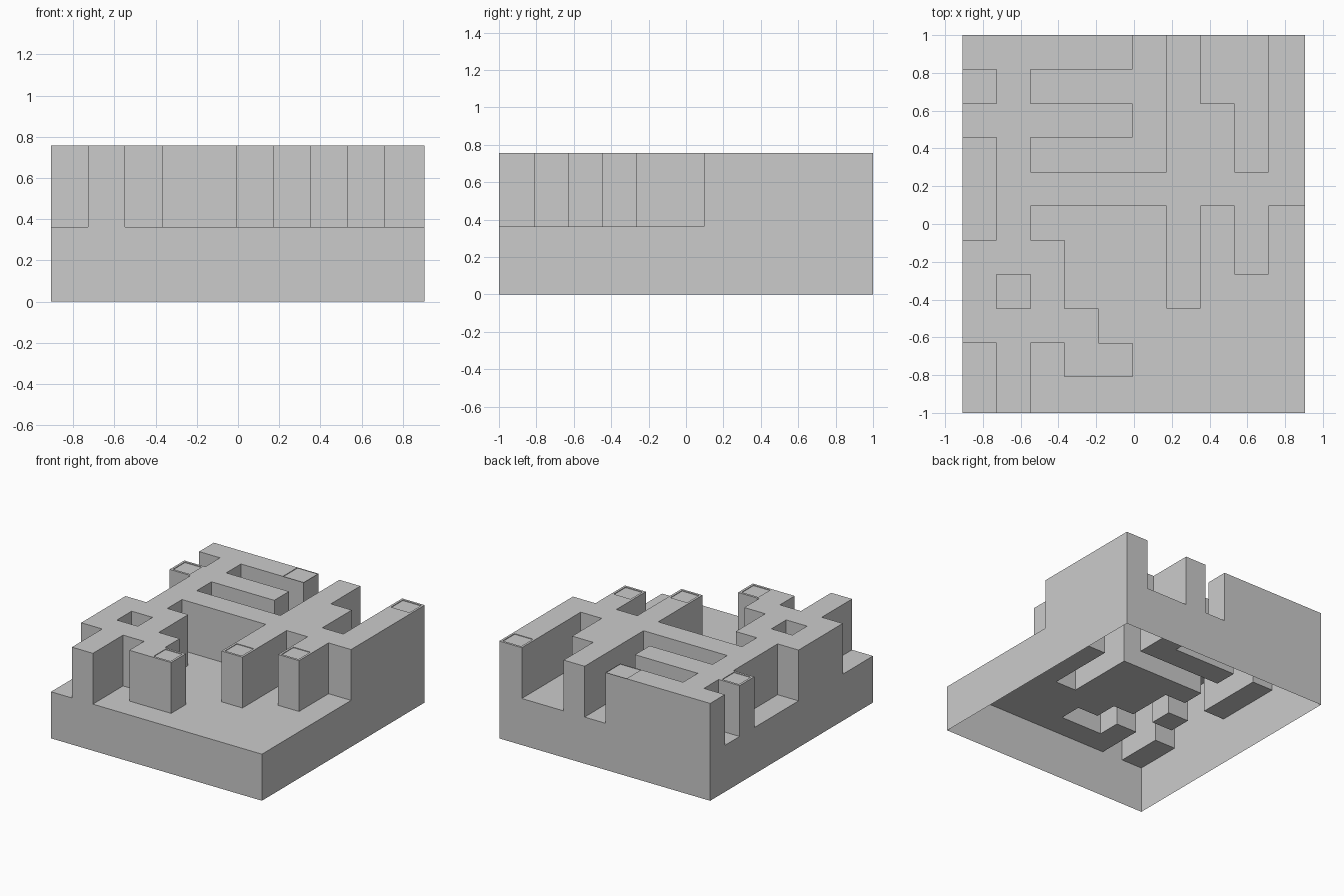
import bpy, bmesh

if "Cube" in bpy.data.objects:
    bpy.data.objects.remove(bpy.data.objects["Cube"])

# Plan seen from above, back row first: # raised, o raised with a dent, . low floor
PLAN = [
    "####o.#..o",
    ".#....#..#",
    "o####.##.#",
    ".#....##.#",
    ".#########",
    ".#....#.#.",
    "###...#.o.",
    "#.#...o...",
    "####......",
    ".#.#o.....",
    ".#........",
]
ROWS, COLS = len(PLAN), len(PLAN[0])
FLOOR_Z, TOP_Z = 0.362, 0.757
DENT_MARGIN, DENT_DEPTH = 0.025, 0.005
XS = [-0.908 + 0.18 * i for i in range(COLS)] + [0.906]
YS = [1 - 0.181 * j for j in range(ROWS)] + [-1.0]


def height(row, col):
    if not (0 <= row < ROWS and 0 <= col < COLS):
        return 0.0
    return FLOOR_Z if PLAN[row][col] == "." else TOP_Z


bm = bmesh.new()


def quad(*points):
    return bm.faces.new([bm.verts.new(p) for p in points])


# Hollow shell, open underneath: a top per cell and walls down to lower neighbours
dents = []
for r in range(ROWS):
    for c in range(COLS):
        x0, x1, y0, y1 = XS[c], XS[c + 1], YS[r + 1], YS[r]
        z = height(r, c)
        ring = [(x0, y0), (x1, y0), (x1, y1), (x0, y1)]
        top = quad(*[(x, y, z) for x, y in ring])
        if PLAN[r][c] == "o":
            dents.append(top)
        # front, right, back, left
        for k, (dr, dc) in enumerate([(1, 0), (0, 1), (-1, 0), (0, -1)]):
            low = height(r + dr, c + dc)
            if low < z:
                a, b = ring[k], ring[(k + 1) % 4]
                quad((*a, low), (*b, low), (*b, z), (*a, z))

# Shallow square dents at the passage ends
for face in dents:
    bmesh.ops.inset_individual(bm, faces=[face], thickness=DENT_MARGIN)
    edges = list(face.edges)
    corners = [v.co.copy() for v in face.verts]
    bm.faces.remove(face)
    low = TOP_Z - DENT_DEPTH
    quad(*[(p.x, p.y, low) for p in corners])
    for p, q in zip(corners, corners[1:] + corners[:1]):
        quad((p.x, p.y, low), (p.x, p.y, p.z), (q.x, q.y, q.z), (q.x, q.y, low))

bmesh.ops.remove_doubles(bm, verts=bm.verts, dist=1e-4)
mesh = bpy.data.meshes.new("maze_tile")
bm.to_mesh(mesh)
bm.free()
bpy.context.collection.objects.link(bpy.data.objects.new("maze_tile", mesh))
